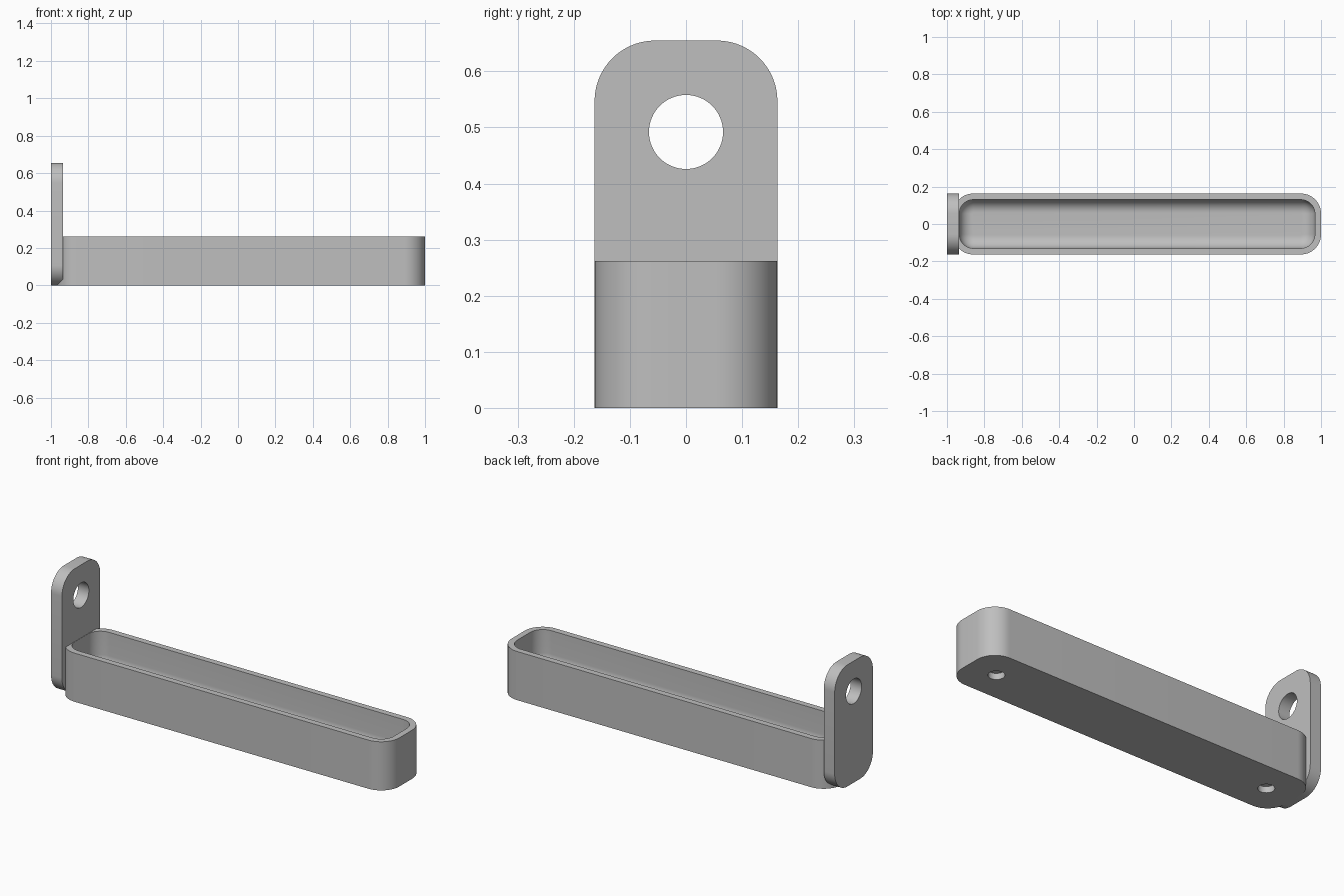
import bpy, bmesh, math
from mathutils import Matrix

if "Cube" in bpy.data.objects:
    bpy.data.objects.remove(bpy.data.objects["Cube"], do_unlink=True)

HALF = 0.163          # half width of tray and plate
RADIUS = 0.108        # outer corner radius
WALL = 0.033
TOP = 0.262           # rim height
FLOOR = 0.066
FILLET = 0.07         # rounding between cavity walls and floor
PLATE_X = -0.935      # inner face of the plate
TRAY_X0, TRAY_X1 = -0.967, 1.0

grey = bpy.data.materials.new("plain grey")
grey.use_nodes = True
colour = (0.52, 0.52, 0.52, 1)
grey.diffuse_color = colour
grey.node_tree.nodes["Principled BSDF"].inputs["Base Color"].default_value = colour


def rounded_rect(u0, u1, v0, v1, r, steps=14):
    """Outline of a rectangle with rounded corners, counter-clockwise."""
    corners = [(u1 - r, v1 - r), (u0 + r, v1 - r), (u0 + r, v0 + r), (u1 - r, v0 + r)]
    points = []
    for k, (cu, cv) in enumerate(corners):
        for i in range(steps + 1):
            a = math.pi / 2 * (k + i / steps)
            points.append((cu + r * math.cos(a), cv + r * math.sin(a)))
    return points


def loft(name, rings):
    """Closed solid through a list of equal-length rings of 3D points."""
    bm = bmesh.new()
    loops = [[bm.verts.new(p) for p in ring] for ring in rings]
    n = len(loops[0])
    for a, b in zip(loops, loops[1:]):
        for i in range(n):
            j = (i + 1) % n
            bm.faces.new((a[i], a[j], b[j], b[i]))
    bm.faces.new(loops[0][::-1])
    bm.faces.new(loops[-1])
    bmesh.ops.recalc_face_normals(bm, faces=bm.faces)
    mesh = bpy.data.meshes.new(name)
    bm.to_mesh(mesh)
    bm.free()
    mesh.materials.append(grey)
    obj = bpy.data.objects.new(name, mesh)
    bpy.context.collection.objects.link(obj)
    return obj


def cylinder(name, radius, depth, matrix):
    ring = [(radius * math.cos(i * math.tau / 64), radius * math.sin(i * math.tau / 64))
            for i in range(64)]
    obj = loft(name, [[(x, y, z) for x, y in ring] for z in (-depth / 2, depth / 2)])
    obj.data.transform(matrix)
    return obj


def combine(target, other, operation):
    """Apply a boolean and discard the second solid."""
    mod = target.modifiers.new(operation.lower(), 'BOOLEAN')
    mod.object, mod.operation, mod.solver = other, operation, 'EXACT'
    bpy.ops.object.select_all(action='DESELECT')
    bpy.context.view_layer.objects.active = target
    target.select_set(True)
    bpy.ops.object.modifier_apply(modifier=mod.name)
    bpy.data.objects.remove(other, do_unlink=True)


# Tray: outer wall, flat rim, inner wall, filleted cavity floor
def tray_ring(inset, z):
    return [(x, y, z) for x, y in rounded_rect(
        TRAY_X0 + inset, TRAY_X1 - inset, -HALF + inset, HALF - inset, RADIUS - inset)]


rings = [tray_ring(0, 0), tray_ring(0, TOP), tray_ring(WALL, TOP)]
for i in range(13):
    a = math.pi / 2 * i / 12
    rings.append(tray_ring(WALL + FILLET * (1 - math.cos(a)),
                           FLOOR + FILLET * (1 - math.sin(a))))
tray = loft("tray_with_hanging_plate", rings)

# Upright hanging plate with a round hole
plate = loft("hanging_plate", [[(x, y, z) for y, z in rounded_rect(
    -HALF, HALF, 0, 0.655, RADIUS)] for x in (-1, PLATE_X)])
hole = cylinder("hanging_hole", 0.066, 0.4,
                Matrix.Translation((-0.97, 0, 0.492)) @ Matrix.Rotation(math.pi / 2, 4, 'Y'))
combine(plate, hole, 'DIFFERENCE')
combine(tray, plate, 'UNION')

# Shallow round sockets under the tray, one near each end
for x in (TRAY_X0 + HALF, TRAY_X1 - HALF):
    socket = cylinder("socket", 0.04, 0.066, Matrix.Translation((x, 0, 0)))
    combine(tray, socket, 'DIFFERENCE')

bpy.ops.object.select_all(action='DESELECT')
bpy.context.view_layer.objects.active = tray
tray.select_set(True)
bpy.ops.object.shade_smooth_by_angle(angle=math.radians(30))
